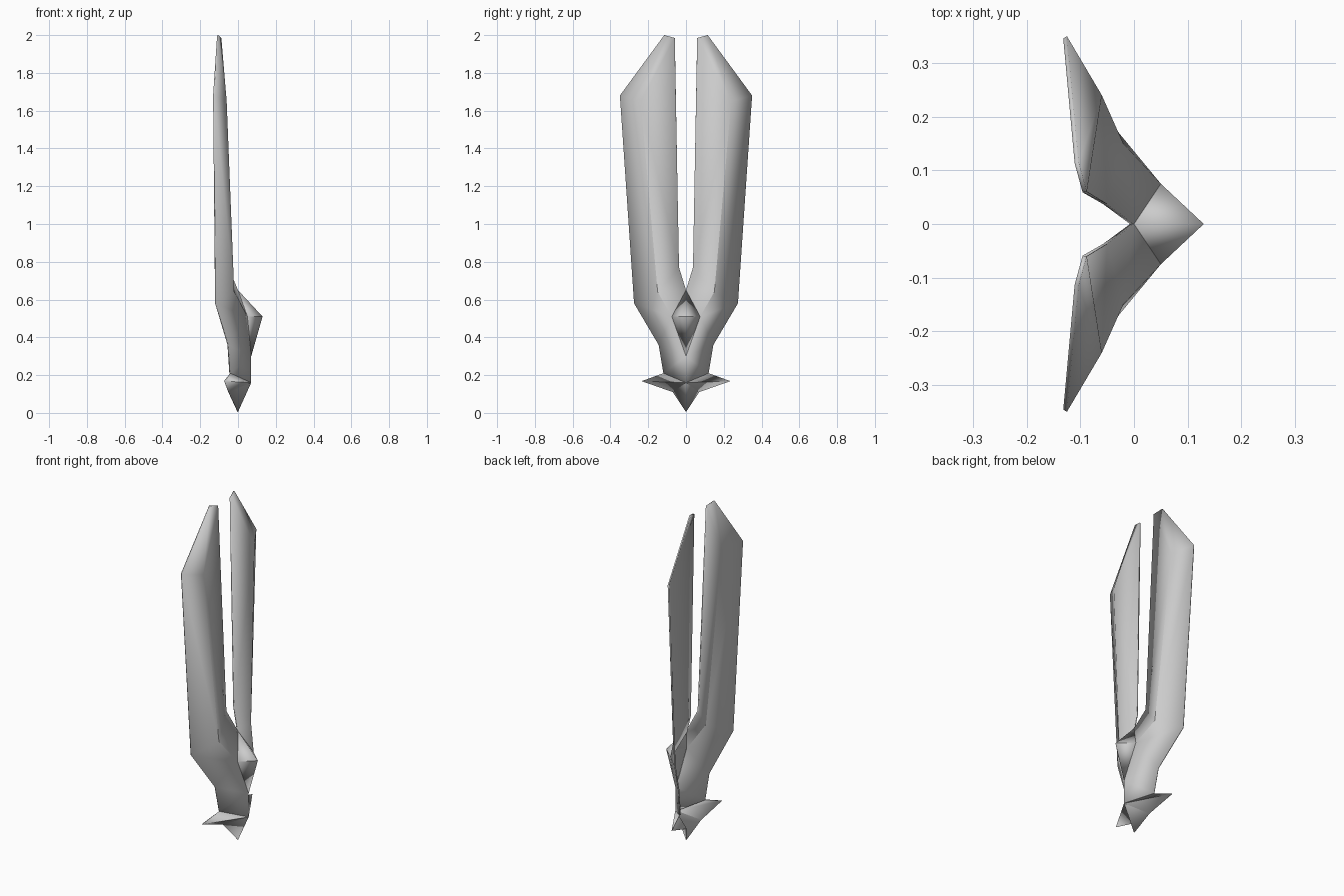
import bpy, bmesh

if "Cube" in bpy.data.objects:
    bpy.data.objects.remove(bpy.data.objects["Cube"])

grey = bpy.data.materials.new("plain_grey")
grey.diffuse_color = (0.6, 0.6, 0.6, 1)
grey.use_nodes = True
grey.node_tree.nodes["Principled BSDF"].inputs["Base Color"].default_value = grey.diffuse_color


def half_shell(name, points, faces, thickness):
    """Build the +y half as front-facing panels, mirror it and thicken it backwards."""
    bm = bmesh.new()
    v = {k: bm.verts.new(co) for k, co in points.items()}
    for f in faces:
        bm.faces.new([v[k] for k in f.split()])
    bm.normal_update()
    for f in bm.faces:
        if f.normal.x < 0:
            f.normal_flip()
    mesh = bpy.data.meshes.new(name)
    bm.to_mesh(mesh)
    bm.free()
    mesh.materials.append(grey)
    ob = bpy.data.objects.new(name, mesh)
    bpy.context.collection.objects.link(ob)
    mirror = ob.modifiers.new("mirror", 'MIRROR')
    mirror.use_axis = (False, True, False)
    solid = ob.modifiers.new("thickness", 'SOLIDIFY')
    solid.thickness = thickness
    solid.offset = -1
    bpy.ops.object.select_all(action='DESELECT')
    ob.select_set(True)
    bpy.context.view_layer.objects.active = ob
    bpy.ops.object.shade_smooth_by_angle(angle=0.6)
    return ob


# shared joints
gem_top, gem_side, gem_low = (0, 0, .65), (.05, .075, .51), (.07, 0, .30)
hilt_side, hilt_mid = (-.04, .12, .21), (.07, 0, .16)

# twin blades with a raised ridge, running down into the hilt
half_shell("twin_blades", {
    "gem": gem_top, "side": gem_side, "low": gem_low,
    "in0": (-.05, .037, .77), "in1": (-.088, .06, 1.985),
    "tip": (-.103, .115, 2.0),
    "ridge0": (-.02, .15, .64), "ridge1": (-.06, .24, 1.65),
    "out0": (-.115, .275, .58), "out1": (-.125, .35, 1.68),
    "neck": (-.05, .145, .36), "hilt": hilt_side, "mid": hilt_mid,
}, [
    "in0 ridge0 ridge1 in1", "in1 ridge1 tip", "tip ridge1 out1",
    "ridge0 out0 out1 ridge1", "gem side ridge0", "gem ridge0 in0",
    "side neck out0", "side out0 ridge0", "side low neck",
    "low hilt neck", "low mid hilt",
], .008)

# faceted gem at the fork
half_shell("gem", {
    "top": gem_top, "side": gem_side, "low": gem_low, "apex": (.13, 0, .51),
}, ["top side apex", "apex side low"], .004)

# pointed guard and pommel
half_shell("guard", {
    "mid": hilt_mid, "hilt": hilt_side, "wing": (-.07, .235, .168),
    "under": (-.05, .07, .11), "point": (0, 0, .005),
}, ["mid wing hilt", "mid under wing", "mid point under"], .004)
